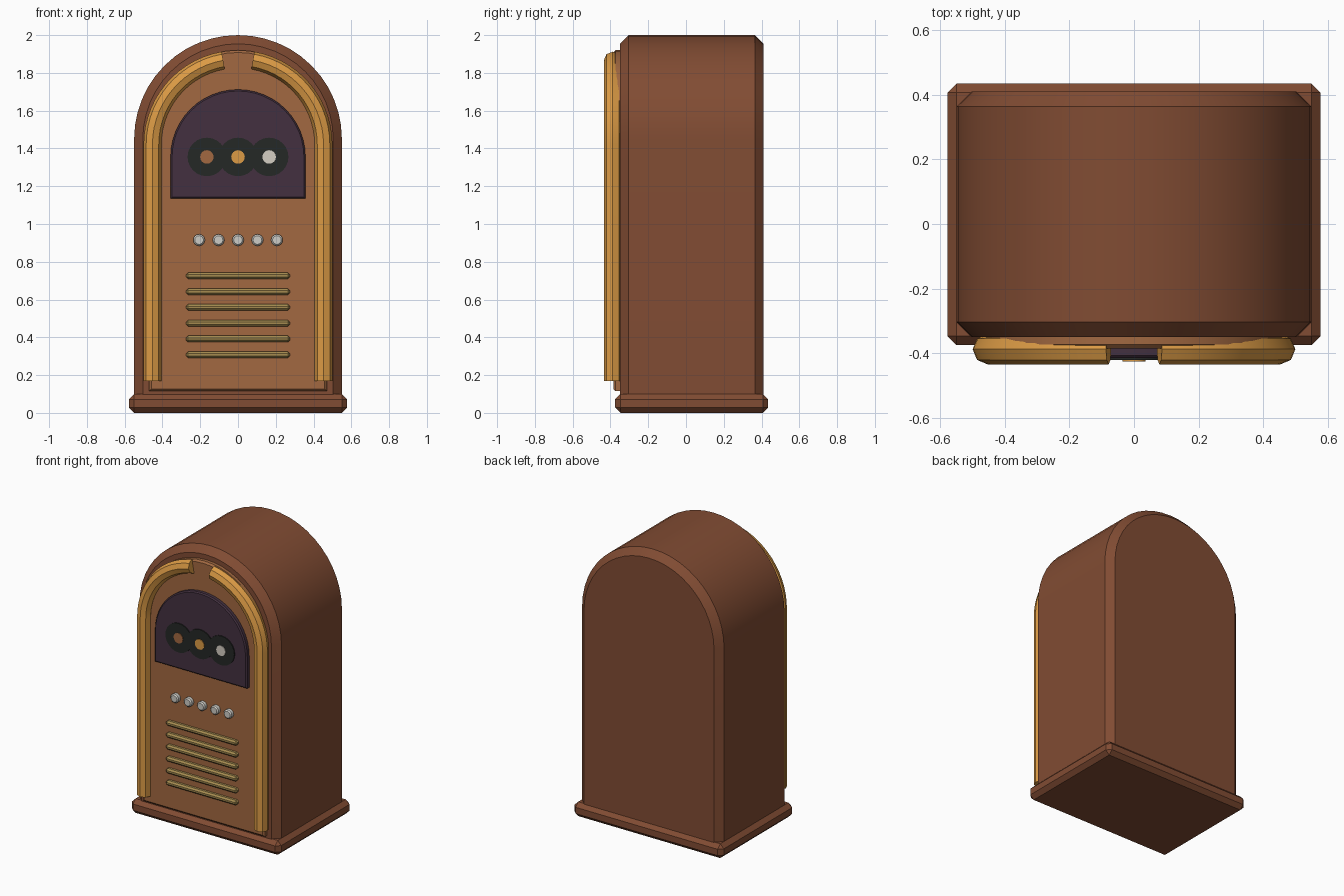
import bpy, bmesh
from math import sin, cos, pi, radians

old = bpy.data.objects.get("Cube")
if old:
    bpy.data.objects.remove(old, do_unlink=True)


def material(name, r, g, b):
    m = bpy.data.materials.new(name)
    m.use_nodes = True
    m.diffuse_color = (r, g, b, 1)
    bsdf = next(n for n in m.node_tree.nodes if n.type == 'BSDF_PRINCIPLED')
    bsdf.inputs["Base Color"].default_value = (r, g, b, 1)
    bsdf.inputs["Roughness"].default_value = 0.6
    return m


walnut = material("walnut", 0.22, 0.072, 0.033)
oak = material("oak", 0.36, 0.14, 0.053)
gold = material("gold", 0.72, 0.33, 0.06)
brass = material("brass", 0.38, 0.26, 0.08)
glass = material("plum_glass", 0.056, 0.03, 0.051)
vinyl = material("black_vinyl", 0.018, 0.021, 0.019)
chrome = material("chrome", 0.62, 0.61, 0.57)
cream = material("cream", 0.66, 0.62, 0.55)


def loft(name, rings, mat):
    """Skin a list of equal-sized point rings and cap both ends."""
    bm = bmesh.new()
    loops = [[bm.verts.new(p) for p in ring] for ring in rings]
    n = len(loops[0])
    for a, b in zip(loops, loops[1:]):
        for i in range(n):
            j = (i + 1) % n
            bm.faces.new((a[i], a[j], b[j], b[i]))
    bm.faces.new(loops[0])
    bm.faces.new(loops[-1][::-1])
    bmesh.ops.recalc_face_normals(bm, faces=bm.faces)
    mesh = bpy.data.meshes.new(name)
    bm.to_mesh(mesh)
    bm.free()
    mesh.materials.append(mat)
    obj = bpy.data.objects.new(name, mesh)
    bpy.context.collection.objects.link(obj)
    bpy.ops.object.select_all(action='DESELECT')
    obj.select_set(True)
    bpy.context.view_layer.objects.active = obj
    bpy.ops.object.shade_smooth_by_angle(angle=radians(30))
    return obj


def arch(half_width, bottom, spring, steps=24):
    """Round-topped outline that can be inset evenly."""
    def outline(inset):
        r = half_width - inset
        pts = [(-r, bottom + inset), (r, bottom + inset)]
        return pts + [(r * cos(pi * i / steps), spring + r * sin(pi * i / steps))
                      for i in range(steps + 1)]
    return outline


def circle(x, z, radius, steps=24):
    def outline(inset):
        r = radius - inset
        return [(x + r * cos(2 * pi * i / steps), z + r * sin(2 * pi * i / steps))
                for i in range(steps)]
    return outline


def slab(name, outline, front, back, mat, chamfer=0.0, back_chamfer=0.0):
    """Extrude an outline along y with chamfered rims."""
    levels = [(front, chamfer)]
    if chamfer:
        levels.append((front + chamfer, 0))
    if back_chamfer:
        levels.append((back - back_chamfer, 0))
    levels.append((back, back_chamfer))
    return loft(name, [[(x, y, z) for x, z in outline(inset)] for y, inset in levels], mat)


def block(name, centre, size, mat, chamfer, segments=1):
    bpy.ops.mesh.primitive_cube_add(size=1, location=centre)
    obj = bpy.context.object
    obj.name = name
    obj.scale = size
    bpy.ops.object.transform_apply(location=False, rotation=False, scale=True)
    bevel = obj.modifiers.new("chamfer", 'BEVEL')
    bevel.width = chamfer
    bevel.segments = segments
    obj.data.materials.append(mat)
    return obj


# Cabinet, plinth and front panel
slab("cabinet", arch(0.55, 0.03, 1.45), -0.35, 0.41, walnut, 0.046, 0.046)
block("plinth", (0, 0.03, 0.05), (1.156, 0.81, 0.1), walnut, 0.028)
slab("front_panel", arch(0.47, 0.115, 1.45), -0.385, -0.34, oak, 0.012)

# Display window with three records
slab("window", arch(0.357, 1.135, 1.355), -0.415, -0.37, glass, 0.008)
for x, side, label in ((-0.165, "right", oak), (0, "middle", gold), (0.165, "left", cream)):
    slab(side + "_record", circle(x, 1.355, 0.102), -0.422, -0.41, vinyl)
    slab(side + "_record_label", circle(x, 1.355, 0.036, 16), -0.426, -0.415, label)

# Row of push buttons
for i in range(5):
    slab("button", circle((i - 2) * 0.103, 0.915, 0.031, 16), -0.415, -0.375, chrome, 0.008)

# Speaker grille bars
for i in range(6):
    block("grille_bar", (0, -0.39, 0.308 + i * 0.0835), (0.55, 0.045, 0.034), brass, 0.011)

# Pair of glowing tubes that follow the arch and stop short of the top
TUBE_R, PATH_R, SPRING, SIDES, STEPS = 0.047, 0.453, 1.42, 8, 14
for side, sign in (("left", 1), ("right", -1)):
    path = [(0, 0.17)] + [(radians(80) * i / STEPS, SPRING) for i in range(STEPS + 1)]
    rings = []
    for angle, z in path:
        ring = []
        for k in range(SIDES):
            t = 2 * pi * k / SIDES
            r = PATH_R + TUBE_R * cos(t)
            ring.append((sign * r * cos(angle), -0.388 + TUBE_R * sin(t), z + r * sin(angle)))
        rings.append(ring)
    loft(side + "_tube", rings, gold)
